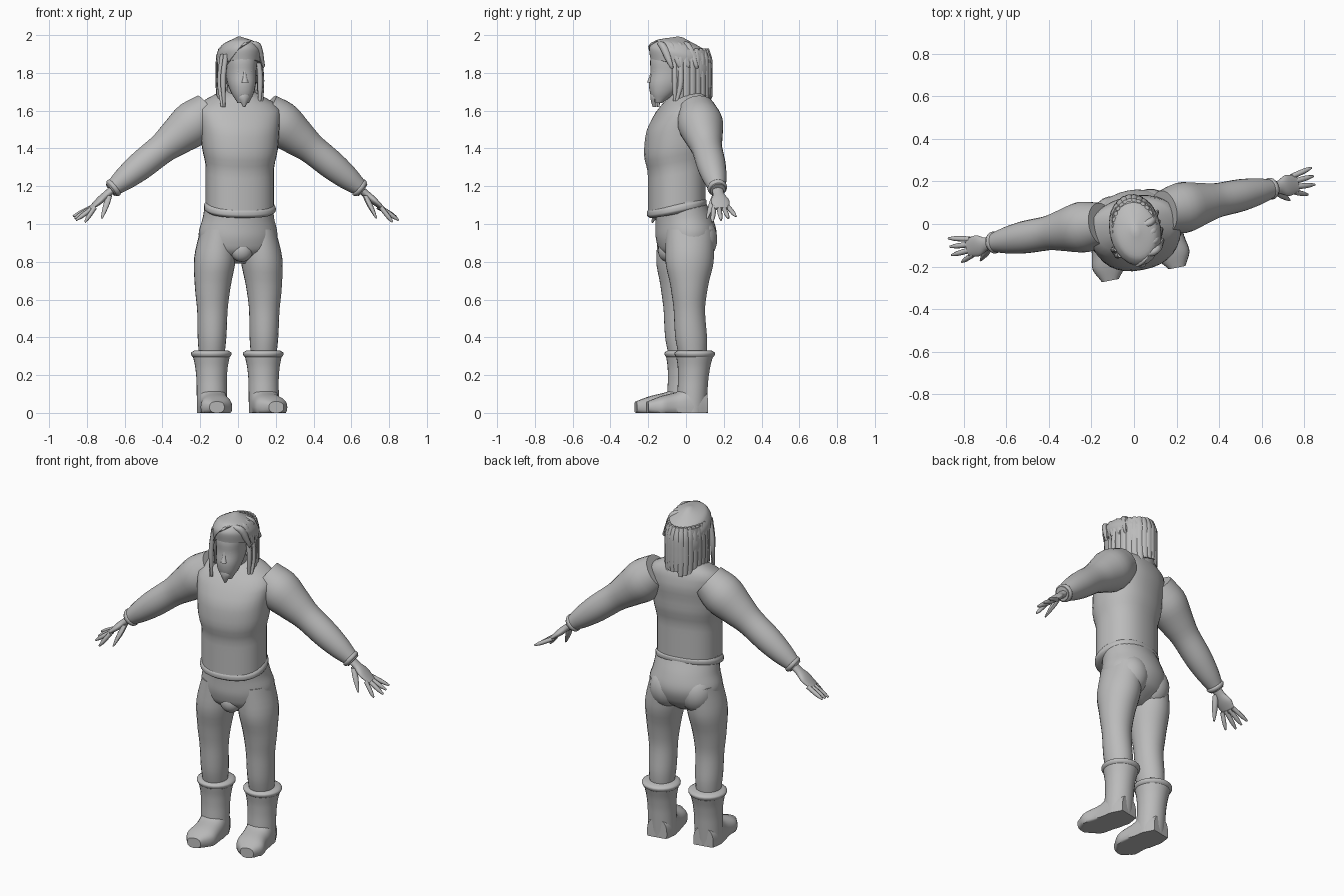
import bpy, bmesh, math, random
from mathutils import Matrix, Vector

cube = bpy.data.objects.get("Cube")
if cube:
    bpy.data.objects.remove(cube)
random.seed(4)

grey = bpy.data.materials.new("plain_grey")
grey.use_nodes = True
GREY = (.5, .5, .5, 1)
grey.diffuse_color = GREY
grey.node_tree.nodes["Principled BSDF"].inputs["Base Color"].default_value = GREY

TURN = Matrix.Rotation(math.radians(11), 4, "Z")   # whole figure is turned a little
X, Y, Z = Vector((1, 0, 0)), Vector((0, 1, 0)), Vector((0, 0, 1))
ARM_UP = Vector((.6, 0, .8))
SIDES = (("left", 1), ("right", -1))


def finish(name, bm, side):
    """Mirror if needed, turn the part, and make a smooth object of it."""
    bm.transform(TURN @ Matrix.Scale(side, 4, X))
    bmesh.ops.recalc_face_normals(bm, faces=bm.faces)
    mesh = bpy.data.meshes.new(name)
    bm.to_mesh(mesh)
    bm.free()
    mesh.materials.append(grey)
    obj = bpy.data.objects.new(name, mesh)
    bpy.context.collection.objects.link(obj)
    bpy.ops.object.select_all(action="DESELECT")
    obj.select_set(True)
    bpy.context.view_layer.objects.active = obj
    bpy.ops.object.shade_smooth_by_angle(angle=math.radians(50))


def blend(values, t):
    """Read evenly spaced values at t, smoothly and without overshoot."""
    steps = [b - a for a, b in zip(values, values[1:])]
    last = len(steps) - 1
    place = t * len(steps)
    i = min(int(place), last)
    f = place - i

    def slope(k):
        before, after = steps[max(k - 1, 0)], steps[min(k, last)]
        product = before * after
        return 2 * product / (before + after) if product > 0 else 0

    ease = f * f * (3 - 2 * f)
    back = 1 - f
    return (values[i] + steps[i] * ease + slope(i) * f * back * back
            - slope(i + 1) * f * f * back)


def limb(name, path, wide, deep=None, u=X, v=Y, side=1, sides=24, rows=20, power=2):
    """Skin rings along a path; wide and deep are radii spread evenly along it."""
    bm = bmesh.new()
    rings = []
    for row in range(rows + 1):
        t = row / rows
        centre = Vector([blend(axis, t) for axis in zip(*path)])
        across, through = u * blend(wide, t), v * blend(deep or wide, t)
        ring = []
        for i in range(sides):
            a = math.tau * i / sides
            c, s = (math.copysign(abs(w) ** (2 / power), w) for w in (math.cos(a), math.sin(a)))
            co = centre + across * c + through * s
            co.z = max(co.z, 0)
            ring.append(bm.verts.new(co))
        rings.append(ring)
    for low, high in zip(rings, rings[1:]):
        for i in range(sides):
            bm.faces.new((low[i - 1], low[i], high[i], high[i - 1]))
    bm.faces.new(rings[0])
    bm.faces.new(rings[-1])
    finish(name, bm, side)


def ball(name, centre, size, side=1):
    bm = bmesh.new()
    bmesh.ops.create_uvsphere(bm, u_segments=20, v_segments=12, radius=1)
    bm.transform(Matrix.Translation(centre) @ Matrix.Diagonal((*size, 1)))
    finish(name, bm, side)


def strand(name, path, wide=(.01, .02, .02, .01), deep=None, u=Y, v=ARM_UP, side=1):
    limb(name, path, wide, deep, u, v, side, sides=8, rows=8)


# Sweater, with the hem lower in front
SLOPED = Vector((0, 1, .2))
limb("sweater", [(0, -.05, 1.07), (0, -.05, 1.4), (0, 0, 1.71)],
     [.18, .18, .18, .2, .21, .22, .07], [.15, .15, .15, .17, .17, .14, .07],
     v=SLOPED, sides=32, power=2.3)
limb("sweater_hem", [(0, -.05, 1.06), (0, -.05, 1.11)],
     [.17, .19, .19, .18], [.14, .155, .155, .14], v=SLOPED, sides=32, rows=8, power=2.3)

# Trouser hips
limb("trouser_hips", [(0, -.03, 1.12), (0, 0, .95), (0, -.01, .79)],
     [.18, .19, .21, .2, .06], [.13, .15, .16, .14, .05], sides=32)
ball("trouser_front", (0, -.1, .86), (.06, .05, .06))

for word, side in SIDES:
    # Trouser legs
    ball(word + "_seat", (.09, .05, .92), (.1, .1, .12), side)
    limb(word + "_trouser_leg", [(.11, 0, .97), (.14, -.01, .6), (.14, .01, .28)],
         [.09, .11, .095, .08, .076, .065], [.13, .13, .1, .083, .085, .07], side=side)

    # Boots
    limb(word + "_boot_shaft", [(.14, 0, 0), (.14, .02, .31)],
         [.08, .08, .08, .085, .1], side=side)
    limb(word + "_boot_rim", [(.14, .02, .29), (.14, .02, .33)],
         [.09, .105, .108, .09], side=side, rows=8)
    limb(word + "_boot_foot", [(.14, .08, .03), (.14, -.08, .03), (.16, -.24, .03)],
         [.06, .08, .08, .085, .04], [.08, .12, .08, .06, .03],
         v=Z, side=side, power=2.5)

    # Sleeves and cuffs
    limb(word + "_sleeve", [(.15, .03, 1.6), (.68, .04, 1.18)],
         [.1, .12, .1, .08, .077, .065, .04], u=Y, v=ARM_UP, side=side)
    limb(word + "_cuff", [(.65, .04, 1.2), (.68, .04, 1.18)],
         [.04, .052, .05, .03], u=Y, v=ARM_UP, side=side, rows=8)

    # Hands
    limb(word + "_palm", [(.65, .04, 1.2), (.79, .04, 1.08)],
         [.03, .03, .05, .04], [.02, .02, .01], u=Y, v=ARM_UP, side=side)
    for i, finger in enumerate(("index", "middle", "ring", "little")):
        spread = (i - 1.5) * .025
        reach = .1 - .04 * (finger == "index")
        strand(f"{word}_{finger}_finger", [
            (.77, .04 + spread, 1.09), (.77 + reach, .04 + 1.6 * spread, 1.01 + .01 * i)],
            [.013, .013, .012, .005], side=side)
    strand(word + "_thumb", [(.69, .02, 1.15), (.74, -.03, 1.03)],
           [.015, .017, .013, .005], v=X, side=side)

    # Paired face details
    ball(word + "_ear", (.08, -.04, 1.77), (.015, .02, .035), side)
    ball(word + "_eye", (.03, -.17, 1.81), (.014, .012, .008), side)
    strand(word + "_brow", [(.01, -.18, 1.83), (.06, -.15, 1.83)], [.006, .01, .004],
           v=Z, side=side)
    strand(word + "_moustache", [(0, -.19, 1.73), (.02, -.18, 1.72), (.03, -.17, 1.69)],
           [.007, .004], v=Z, side=side)

# Neck and head
limb("neck", [(0, 0, 1.62), (0, -.05, 1.78)], [.07, .06])
limb("head", [(0, -.15, 1.64), (0, -.08, 1.81), (0, -.06, 1.98)],
     [.03, .06, .075, .08, .085, .08, .02], [.02, .07, .1, .11, .12, .11, .03], power=2.2)
strand("nose", [(0, -.18, 1.83), (0, -.19, 1.75)], [.007, .01, .02], u=X, v=Y)
ball("lower_lip", (0, -.18, 1.7), (.02, .01, .006))
strand("goatee", [(0, -.18, 1.7), (0, -.17, 1.62)], [.01, .03, .02, .006],
       [.01, .016, .01], u=X, v=Y)

# Hair cap and back mass
crown = [.115, .12, .1, .01]
limb("hair_cap", [(0, -.03, 1.84), (0, -.03, 1.99)], crown, [1.4 * w for w in crown],
     v=Vector((0, 1, -.2)))
limb("hair_back", [(0, .05, 1.66), (0, .02, 1.92)], [.09, .1, .11, .1], [.06, .08, .1, .1])

# Strands hanging around the back and sides
COUNT = 17
for i in range(COUNT):
    a = math.radians(-8 + 196 * i / (COUNT - 1))
    out = Vector((math.cos(a), math.sin(a), 0))
    around = Vector((-out.y, out.x, 0))
    tip = 1.66 - .03 * abs(out.x) + random.uniform(-.02, .02)
    strand(f"hair_strand_{i + 1}", [
        (.11 * flare * out.x, .16 * flare * out.y - .03, z)
        for flare, z in ((.9, 1.93), (1, 1.86), (1, 1.76), (1.04, tip))],
        [.012, .022, .024, .012], [.008, .012, .012, .004], u=around, v=out)

# Locks beside the face
for word, side, front in (("left", 1, -.08), ("right", -1, -.13)):
    for n in range(2):
        x, y = .09 + .012 * n, front + .03 * n
        strand(f"{word}_front_lock_{n + 1}",
               [(x, y, 1.9), (x + .015, y, 1.76), (x + .01, front, 1.62)],
               [.014, .015, .006], v=X, side=side)

# Swept locks over the forehead and crown
for n in range(4):
    back = .045 * n
    strand(f"fringe_lock_{n + 1}", [
        (.03, back - .16, 1.96), (-.02, back - .18, 1.94), (-.1, back - .12, 1.82)])
    strand(f"crown_lock_{n + 1}", [
        (.03, back - .15, 1.96), (.08, back - .14, 1.94), (.12, back - .1, 1.83)])
